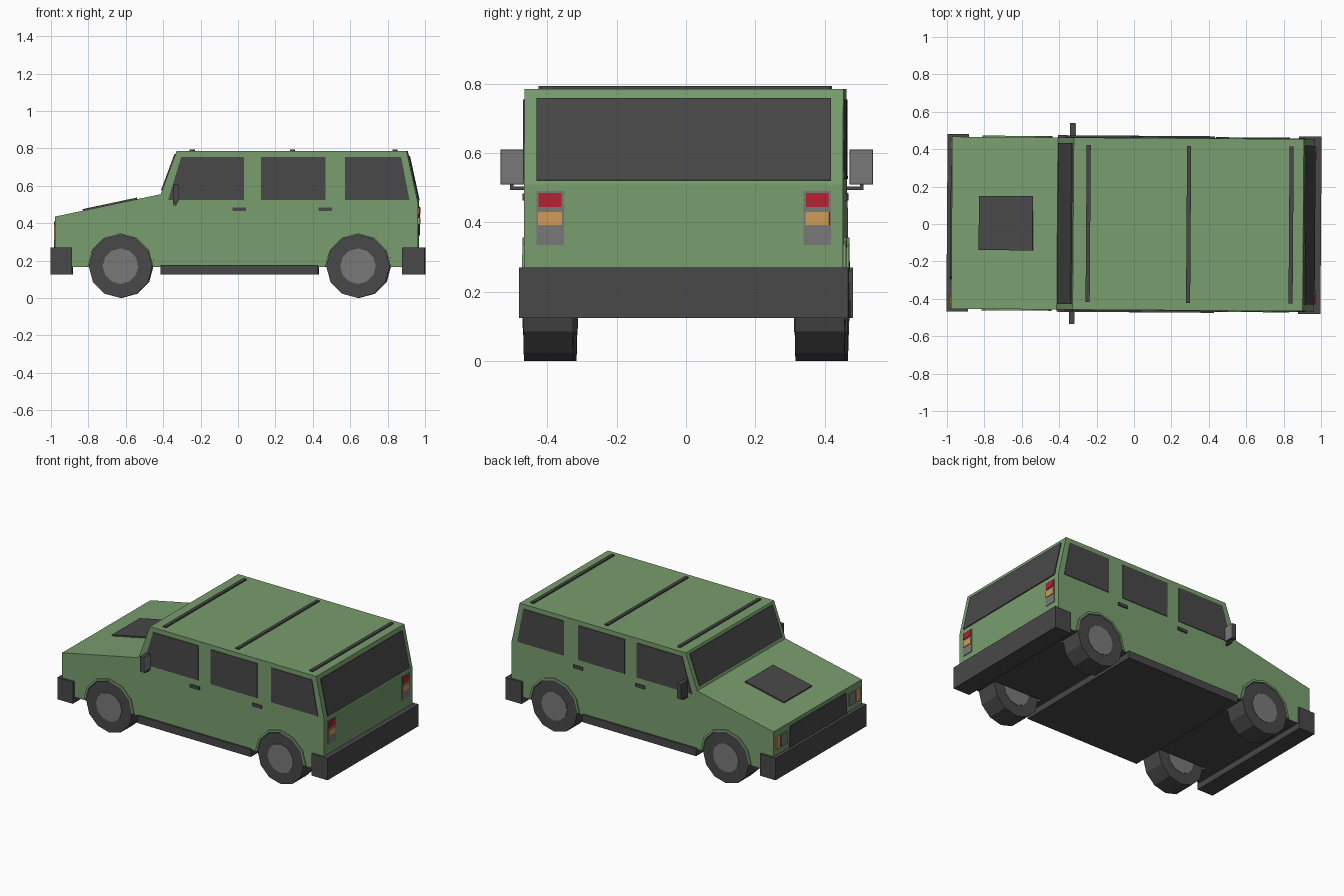
import bpy, bmesh, math
from mathutils import Vector

if "Cube" in bpy.data.objects:
    bpy.data.objects.remove(bpy.data.objects["Cube"], do_unlink=True)

YAW = -0.007  # slight turn of the whole car


def material(name, rgb):
    m = bpy.data.materials.new(name)
    m.use_nodes = True
    m.diffuse_color = (*rgb, 1)
    m.node_tree.nodes["Principled BSDF"].inputs["Base Color"].default_value = (*rgb, 1)
    return m


GREEN = material("body_green", (0.19, 0.34, 0.155))
DARK = material("dark_trim", (0.065, 0.065, 0.065))
GREY = material("mid_grey", (0.19, 0.19, 0.19))
RED = material("lamp_red", (0.45, 0.016, 0.03))
AMBER = material("lamp_amber", (0.62, 0.33, 0.1))


def prism(name, pts, a, b, mat, axis="y"):
    """Extrude a profile, (x, z) along y or (y, z) along x, from a to b."""
    def at(p, d):
        return (p[0], d, p[1]) if axis == "y" else (d, p[0], p[1])
    bm = bmesh.new()
    ends = [[bm.verts.new(at(p, d)) for p in pts] for d in (a, b)]
    bm.faces.new(ends[0])
    bm.faces.new(ends[1][::-1])
    n = len(pts)
    for i in range(n):
        j = (i + 1) % n
        bm.faces.new((ends[0][j], ends[0][i], ends[1][i], ends[1][j]))
    bmesh.ops.recalc_face_normals(bm, faces=bm.faces)
    me = bpy.data.meshes.new(name)
    bm.to_mesh(me)
    bm.free()
    me.materials.append(mat)
    ob = bpy.data.objects.new(name, me)
    ob.rotation_euler.z = YAW
    bpy.context.collection.objects.link(ob)
    return ob


def rect(u0, u1, v0, v1):
    return [(u0, v0), (u1, v0), (u1, v1), (u0, v1)]


def box(name, x0, x1, y0, y1, z0, z1, mat):
    return prism(name, rect(x0, x1, z0, z1), y0, y1, mat)


def arc(cx, cz, r, steps):
    return [(cx + r * math.cos(i * math.pi / 6), cz + r * math.sin(i * math.pi / 6))
            for i in range(steps)]


def slope_plate(name, p, q, t0, t1, y0, y1, mat, thick=0.006):
    """Thin plate lying on the slope from p to q, between fractions t0 and t1."""
    p, q = Vector(p), Vector(q)
    d = (q - p).normalized()
    n = Vector((-d.y, d.x)) * thick
    a, b = p.lerp(q, t0), p.lerp(q, t1)
    return prism(name, [a, b, b + n, a + n], y0, y1, mat)


# Body shell: side profile with a dark underside
W = 0.46
NOSE, COWL, ROOF_F = (-0.975, 0.435), (-0.41, 0.555), (-0.325, 0.785)
ROOF_R, WAIST_R = (0.905, 0.785), (0.965, 0.51)
body = prism("body", [(-0.975, 0.165), NOSE, COWL, ROOF_F, ROOF_R, WAIST_R,
                      (0.965, 0.165)], -W, W, GREEN)
body.data.materials.append(DARK)
for f in body.data.polygons:
    if f.normal.z < -0.9:
        f.material_index = 1

AXLES = {"front": -0.625, "rear": 0.645}
SIDES = {"right": 1, "left": -1}
HUB_Z = 0.17

# Wheel wells, flares and wheels
for end, ax in AXLES.items():
    for side, s in SIDES.items():
        tag = end + "_" + side
        cutter = prism("well_cutter", arc(ax, HUB_Z, 0.176, 12), s * 0.305, s * 0.6, GREEN)
        cutter.hide_render = True
        mod = body.modifiers.new("well", "BOOLEAN")
        mod.operation = "DIFFERENCE"
        mod.solver = "EXACT"
        mod.object = cutter
        bpy.context.view_layer.update()
        with bpy.context.temp_override(object=body, active_object=body):
            bpy.ops.object.modifier_apply(modifier=mod.name)
        bpy.data.objects.remove(cutter, do_unlink=True)

        ring = arc(ax, HUB_Z, 0.187, 7) + arc(ax, HUB_Z, 0.173, 7)[::-1]
        prism("flare_" + tag, ring, s * 0.44, s * 0.467, GREEN)
        prism("tyre_" + tag, arc(ax, HUB_Z, 0.17, 12), s * 0.32, s * 0.463, DARK)
        prism("hub_" + tag, arc(ax, HUB_Z, 0.095, 12), s * 0.317, s * 0.466, GREY)

# Bumpers and floor with side sills
box("front_bumper", -1.0, -0.885, -0.475, 0.475, 0.125, 0.27, DARK)
box("rear_bumper", 0.88, 1.0, -0.475, 0.475, 0.125, 0.27, DARK)
box("floor_sill", -0.41, 0.43, -0.472, 0.472, 0.125, 0.175, DARK)

# Glass
slope_plate("windscreen", COWL, ROOF_F, 0.08, 0.93, -0.43, 0.43, DARK)
slope_plate("rear_window", ROOF_R, WAIST_R, 0.1, 0.96, -0.425, 0.425, DARK)
Z0, Z1 = 0.525, 0.755
SIDE_GLASS = {
    "front": [(-0.37, Z0), (0.035, Z0), (0.035, Z1), (-0.3, Z1)],
    "middle": rect(0.125, 0.47, Z0, Z1),
    "back": [(0.575, Z0), (0.92, Z0), (0.875, Z1), (0.575, Z1)],
}
for side, s in SIDES.items():
    for name, pts in SIDE_GLASS.items():
        prism(name + "_window_" + side, pts, s * 0.458, s * 0.464, DARK)

    # Door handles
    for name, x in (("front", -0.025), ("rear", 0.435)):
        prism(name + "_handle_" + side, rect(x, x + 0.07, 0.464, 0.484),
              s * 0.455, s * 0.468, DARK)

    # Wing mirror on a bent arm, with a grey glass facing back
    prism("mirror_arm_" + side, [(s * 0.45, 0.494), (s * 0.51, 0.494), (s * 0.51, 0.515),
                                 (s * 0.5, 0.515), (s * 0.5, 0.504), (s * 0.45, 0.504)],
          -0.34, -0.325, DARK, "x")
    prism("mirror_shell_" + side, rect(s * 0.47, s * 0.537, 0.51, 0.61),
          -0.345, -0.318, DARK, "x")
    prism("mirror_glass_" + side, rect(s * 0.472, s * 0.535, 0.512, 0.608),
          -0.318, -0.314, GREY, "x")

    # Rear lamp cluster
    prism("rear_lamp_" + side, rect(s * 0.345, s * 0.425, 0.335, 0.49), 0.96, 0.969, GREY, "x")
    prism("brake_light_" + side, rect(s * 0.353, s * 0.418, 0.445, 0.485), 0.966, 0.973, RED, "x")
    prism("rear_signal_" + side, rect(s * 0.351, s * 0.42, 0.392, 0.43), 0.966, 0.973, AMBER, "x")

    # Front lamps
    prism("front_signal_" + side, rect(s * 0.395, s * 0.435, 0.31, 0.39),
          -0.981, -0.97, AMBER, "x")
    prism("headlamp_" + side, rect(s * 0.325, s * 0.385, 0.31, 0.39),
          -0.981, -0.97, GREY, "x")

# Grille and bonnet vent
prism("grille", [(-0.3, 0.265), (0.3, 0.265), (0.29, 0.41), (-0.29, 0.41)],
      -0.981, -0.97, DARK, "x")
slope_plate("bonnet_vent", NOSE, COWL, 0.26, 0.77, -0.145, 0.145, DARK, 0.009)

# Roof bars
for i, x in enumerate((-0.245, 0.292, 0.84)):
    box("roof_bar_%d" % (i + 1), x - 0.011, x + 0.011, -0.42, 0.42, 0.78, 0.794, DARK)
